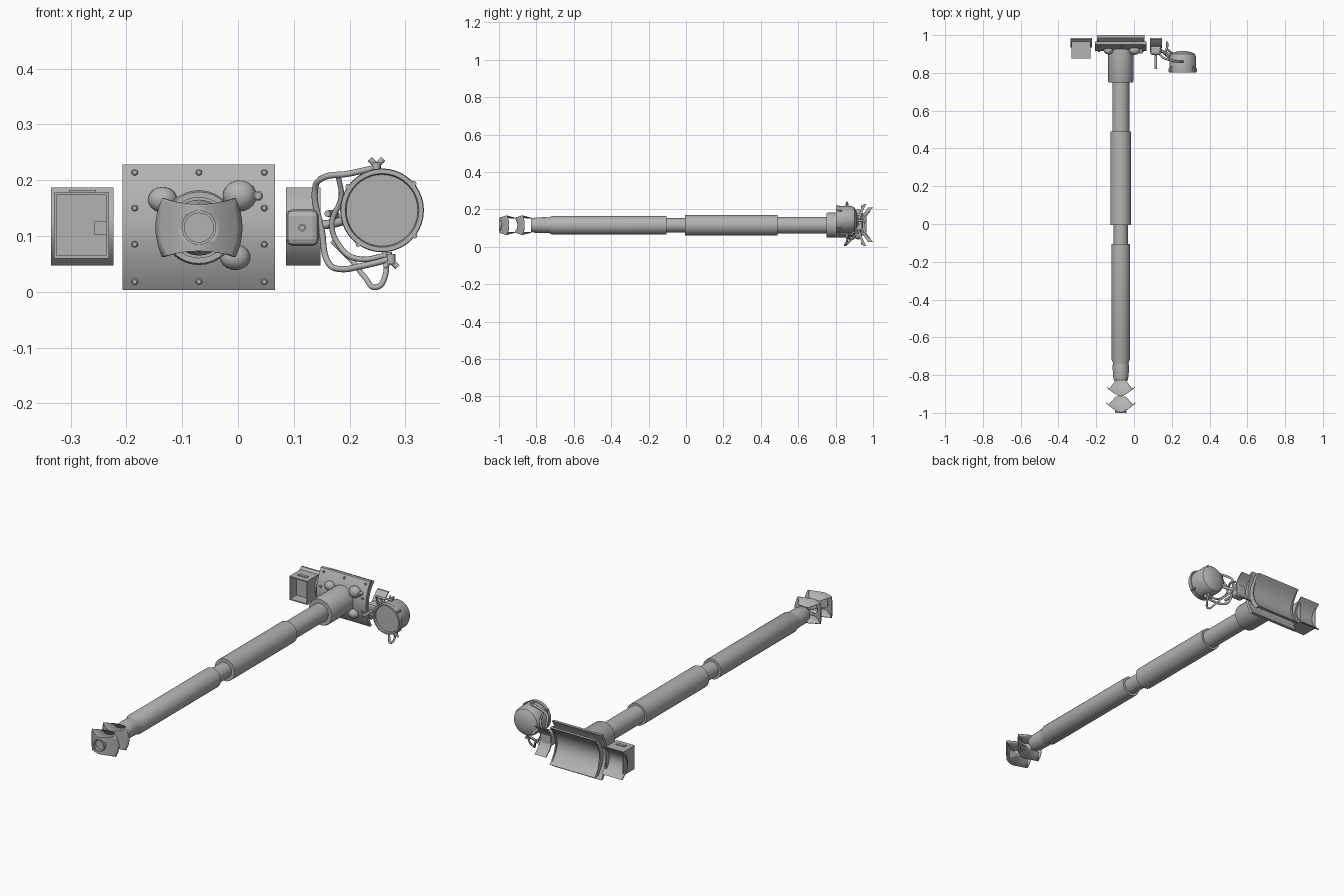
import bpy, bmesh, math
from mathutils import Vector

if "Cube" in bpy.data.objects:
    bpy.data.objects.remove(bpy.data.objects["Cube"])

metal = bpy.data.materials.new("plain_grey")
metal.diffuse_color = (0.45, 0.45, 0.45, 1)
metal.use_nodes = True
metal.node_tree.nodes["Principled BSDF"].inputs["Base Color"].default_value = metal.diffuse_color
AX, AZ = -0.07, 0.115  # barrel axis


def make(name, verts, faces, smooth=True):
    me = bpy.data.meshes.new(name)
    me.from_pydata(verts, [], faces)
    bm = bmesh.new()
    bm.from_mesh(me)
    bmesh.ops.remove_doubles(bm, verts=bm.verts, dist=1e-5)
    bmesh.ops.recalc_face_normals(bm, faces=bm.faces)
    bm.to_mesh(me)
    bm.free()
    me.materials.append(metal)
    ob = bpy.data.objects.new(name, me)
    bpy.context.collection.objects.link(ob)
    if smooth:
        bpy.ops.object.select_all(action='DESELECT')
        ob.select_set(True)
        bpy.context.view_layer.objects.active = ob
        bpy.ops.object.shade_smooth_by_angle(angle=math.radians(35))
    return ob


def lathe(name, x, z, prof, n=32):
    """Turn (y, radius) pairs round an axis along y."""
    verts = [(x + r * math.cos(2 * math.pi * i / n), y, z + r * math.sin(2 * math.pi * i / n))
             for y, r in prof for i in range(n)]
    faces = [(k * n + i, k * n + (i + 1) % n, (k + 1) * n + (i + 1) % n, (k + 1) * n + i)
             for k in range(len(prof) - 1) for i in range(n)]
    faces += [tuple(range(n)), tuple(range((len(prof) - 1) * n, len(prof) * n))]
    return make(name, verts, faces)


def shell(name, x0, x1, z0, z1, y_mid, y_end, thick, power=2, n=14):
    """Plate bowed towards the front, extruded along x."""
    zc, h = (z0 + z1) / 2, (z1 - z0) / 2
    pts = []
    for off in (0, thick):
        row = []
        for i in range(n + 1):
            t = -1 + 2 * i / n
            row.append((y_mid + (y_end - y_mid) * abs(t) ** power + off, zc + h * t))
        pts += row if off == 0 else row[::-1]
    m = len(pts)
    verts = [(x, y, z) for x in (x0, x1) for y, z in pts]
    faces = [(i, (i + 1) % m, m + (i + 1) % m, m + i) for i in range(m)]
    for s in (0, m):
        faces += [(s + i, s + i + 1, s + m - 2 - i, s + m - 1 - i) for i in range(n)]
    return make(name, verts, faces)


def box(name, x0, x1, y0, y1, z0, z1, bevel=0.0):
    v = [(x, y, z) for x in (x0, x1) for y in (y0, y1) for z in (z0, z1)]
    f = [(0, 1, 3, 2), (4, 5, 7, 6), (0, 1, 5, 4), (2, 3, 7, 6), (0, 2, 6, 4), (1, 3, 7, 5)]
    ob = make(name, v, f, False)
    if bevel:
        b = ob.modifiers.new("bevel", 'BEVEL')
        b.width, b.segments = bevel, 2
    return ob


def tube(name, pts, r, smooth=True):
    cu = bpy.data.curves.new(name, 'CURVE')
    cu.dimensions, cu.bevel_depth, cu.bevel_resolution = '3D', r, 2
    cu.resolution_u, cu.use_fill_caps = 6, True
    sp = cu.splines.new('BEZIER')
    sp.bezier_points.add(len(pts) - 1)
    for p, c in zip(sp.bezier_points, pts):
        p.co = c
        p.handle_left_type = p.handle_right_type = 'AUTO' if smooth else 'VECTOR'
    cu.materials.append(metal)
    ob = bpy.data.objects.new(name, cu)
    bpy.context.collection.objects.link(ob)
    return ob


def blob(name, c, s):
    bm = bmesh.new()
    bmesh.ops.create_uvsphere(bm, u_segments=16, v_segments=10, radius=1)
    v = [tuple(Vector(c) + Vector((p.co.x * s[0], p.co.y * s[1], p.co.z * s[2]))) for p in bm.verts]
    f = [tuple(p.index for p in fc.verts) for fc in bm.faces]
    bm.free()
    return make(name, v, f)


# Barrel with stepped sleeves
lathe("barrel", AX, AZ, [
    (-0.80, 0.026), (-0.83, 0.026), (-0.83, 0.036), (-0.80, 0.042), (-0.75, 0.043), (-0.735, 0.041),
    (-0.715, 0.05), (-0.105, 0.05), (-0.105, 0.038), (-0.005, 0.038), (-0.005, 0.055),
    (0.49, 0.055), (0.49, 0.045), (0.75, 0.045), (0.93, 0.045)])
lathe("barrel_collar", AX, AZ, [(0.75, 0.05), (0.75, 0.064), (0.757, 0.067), (0.93, 0.067)])


# Muzzle brake: two swept baffles with roof and floor fans
def baffle(name, y0, k):
    n, half = 8, []
    for i in range(n):                        # right edge, going up
        t = -1 + 2 * i / n
        half.append((0.078 - 0.012 * t * t, 0.053 * t))
    for i in range(n):                        # top edge, going left
        t = 1 - 2 * i / n
        half.append((0.066 * t, 0.042 + 0.011 * t * t))
    outline = [(x * k, z) for x, z in half] + [(-x * k, -z) for x, z in half]
    m, verts, faces, rings = len(outline), [], [], 5
    sweep = lambda x: y0 + 0.05 * (abs(x) / 0.078) ** 1.5
    for r in range(rings + 1):
        for x, z in outline:
            a, f = math.atan2(z, x), r / rings
            px = 0.028 * math.cos(a) * (1 - f) + x * f
            pz = 0.028 * math.sin(a) * (1 - f) + z * f
            verts.append((AX + px, sweep(px), AZ + pz))
    for r in range(rings):
        faces += [(r * m + i, r * m + (i + 1) % m, (r + 1) * m + (i + 1) % m, (r + 1) * m + i)
                  for i in range(m)]
    for s in (1, -1):
        b = len(verts)
        for i in range(n + 1):
            t = -1 + 2 * i / n
            x, z = 0.066 * t * k, 0.042 + 0.011 * t * t
            verts += [(AX + x, sweep(x), AZ + s * z), (AX + 0.4 * x, y0 + 0.085, AZ + s * 0.04)]
        faces += [(b + 2 * i, b + 2 * i + 1, b + 2 * i + 3, b + 2 * i + 2) for i in range(n)]
    ob = make(name, verts, faces)
    ob.modifiers.new("thickness", 'SOLIDIFY').thickness = 0.004


baffle("muzzle_baffle_front", -0.998, 1.0)
baffle("muzzle_baffle_rear", -0.912, 0.96)
lathe("muzzle_ring", AX, AZ, [(-0.985, 0.026), (-1.0, 0.026), (-1.0, 0.031), (-0.985, 0.031)], 24)

# Mantlet: riveted front plate and curved rotor behind it
shell("mantlet_plate", -0.207, 0.066, 0.003, 0.228, 0.915, 0.95, 0.015)
shell("mantlet_rotor", -0.195, 0.055, 0.025, 0.21, 0.932, 0.985, 0.015)
for sx in (-0.195, 0.049):
    shell("rotor_cheek", sx, sx + 0.006, 0.025, 0.21, 0.932, 0.975, 0.025)
for x in (-0.185, -0.07, 0.047):
    for z in (0.018, 0.085, 0.15, 0.214):
        if x != -0.07 or z in (0.018, 0.214):
            y = 0.915 + 0.035 * ((z - 0.1155) / 0.1125) ** 2
            lathe("rivet", x, z, [(y + 0.006, 0.006), (y - 0.004, 0.006), (y - 0.006, 0.004)], 8)

# Raised bosses around the collar
blob("boss_upper_left", (-0.135, 0.92, 0.165), (0.026, 0.022, 0.023))
blob("boss_lower_right", (-0.005, 0.92, 0.062), (0.027, 0.022, 0.023))
blob("boss_upper_right", (0.003, 0.92, 0.172), (0.03, 0.025, 0.028))
lathe("boss_port", 0.036, 0.172, [(0.93, 0.009), (0.905, 0.009), (0.902, 0.006)], 12)

# Left sight: curved backing and an open-fronted hood
shell("sight_backing", -0.335, -0.223, 0.047, 0.187, 0.935, 0.978, 0.008)
hx0, hx1, hz0, hz1 = -0.33, -0.231, 0.06, 0.178
for nm, a, b, c, d in (("left", hx0, hx0 + .005, hz0, hz1), ("right", hx1 - .005, hx1, hz0, hz1),
                       ("top", hx0, hx1, hz1 - .005, hz1), ("bottom", hx0, hx1, hz0, hz0 + .005)):
    box("sight_hood_" + nm, a, b, 0.877, 0.965, c, d)
box("sight_window", hx0, hx1, 0.928, 0.934, hz0, hz1)
box("sight_block", -0.257, -0.234, 0.91, 0.93, 0.102, 0.126)
box("sight_hood_rib", -0.303, -0.254, 0.905, 0.92, 0.177, 0.182)

# Right gun port
shell("port_backing", 0.086, 0.148, 0.047, 0.187, 0.932, 0.978, 0.008)
box("port_housing", 0.086, 0.145, 0.895, 0.945, 0.082, 0.148, 0.012)
lathe("small_barrel", 0.115, 0.115, [(0.9, 0.007), (0.82, 0.007), (0.82, 0.004), (0.83, 0.004)], 12)

# Searchlight: drum, rim, recessed lens and domed back
LX, LZ = 0.258, 0.146
lathe("lamp_body", LX, LZ, [
    (0.812, 0.064), (0.803, 0.066), (0.803, 0.074), (0.822, 0.075), (0.822, 0.071),
    (0.885, 0.071), (0.90, 0.064), (0.91, 0.045), (0.915, 0.02)], 40)
for a in (40, 145, 235, 322):
    ca, sa = math.cos(math.radians(a)), math.sin(math.radians(a))
    lathe("lamp_clip", LX + 0.074 * ca, LZ + 0.074 * sa, [(0.805, 0.005), (0.835, 0.005)], 8)

# Yoke, inner brace and cable
tube("lamp_yoke", [(0.255, 0.86, 0.224), (0.20, 0.865, 0.212), (0.148, 0.885, 0.202), (0.138, 0.90, 0.185),
                   (0.150, 0.91, 0.11), (0.163, 0.90, 0.05), (0.18, 0.885, 0.041),
                   (0.225, 0.865, 0.047), (0.278, 0.86, 0.06)], 0.0055)
tube("lamp_brace", [(0.18, 0.87, 0.205), (0.185, 0.885, 0.17), (0.168, 0.90, 0.12),
                    (0.180, 0.90, 0.085), (0.21, 0.88, 0.06), (0.275, 0.865, 0.067)], 0.005)
tube("lamp_cable", [(0.262, 0.87, 0.075), (0.264, 0.86, 0.03), (0.248, 0.85, 0.008),
                    (0.228, 0.87, 0.025), (0.205, 0.90, 0.055), (0.17, 0.93, 0.09)], 0.005)
tube("yoke_mount", [(0.125, 0.925, 0.125), (0.15, 0.915, 0.12), (0.20, 0.89, 0.13)], 0.008)
tube("yoke_hook", [(0.16, 0.90, 0.14), (0.175, 0.935, 0.14), (0.175, 0.965, 0.13)], 0.006)

# Wing nuts on the yoke pivots
for x, z, s in ((0.248, 0.226, 1), (0.274, 0.056, -1)):
    tube("pivot_pin", [(x, 0.86, z - s * 0.012), (x, 0.86, z + s * 0.006)], 0.008, False)
    for d in (-1, 1):
        tube("wing_nut", [(x, 0.86, z), (x + d * 0.012, 0.86, z + s * 0.012)], 0.005, False)
